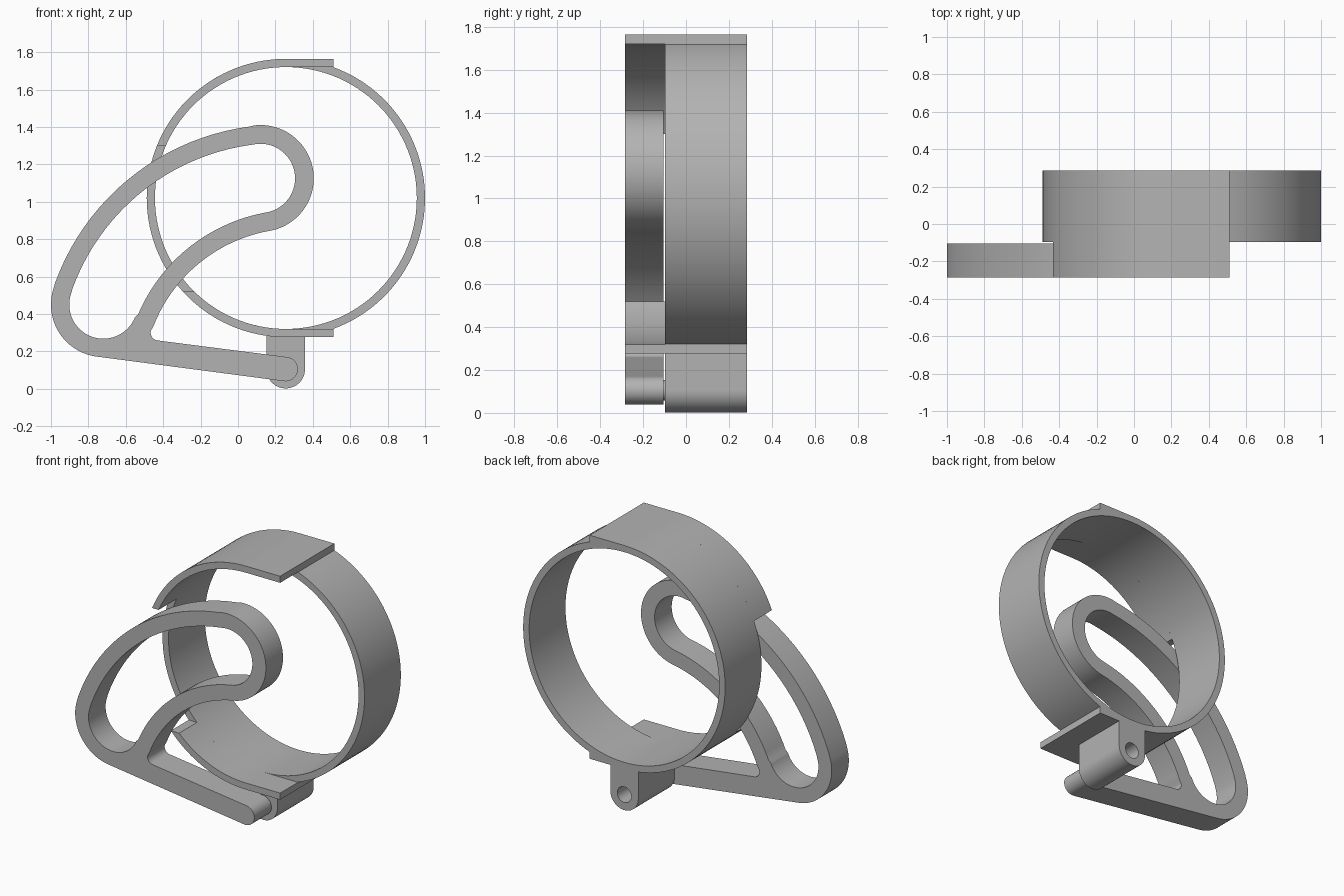
import bpy, bmesh
from math import radians, cos, sin

cube = bpy.data.objects.get("Cube")
if cube:
    bpy.data.objects.remove(cube, do_unlink=True)

grey = bpy.data.materials.new("plain grey")
grey.use_nodes = True
colour = (0.45, 0.45, 0.45, 1)
grey.diffuse_color = colour
grey.node_tree.nodes["Principled BSDF"].inputs["Base Color"].default_value = colour


def arc(centre, radius, start, end, step=3):
    """Points along a circular arc in the x-z plane, angles in degrees."""
    n = max(2, round(abs(end - start) / step))
    angles = [radians(start + (end - start) * i / n) for i in range(n + 1)]
    return [(centre[0] + radius * cos(a), centre[1] + radius * sin(a)) for a in angles]


def circle(centre, radius, step=3):
    return arc(centre, radius, 0, 360, step)[:-1]


def extrude(name, loops, y0, y1):
    """Solid from x-z outlines (first outer, then holes) between two depths."""
    curve = bpy.data.curves.new(name, "CURVE")
    curve.dimensions = "2D"
    curve.fill_mode = "BOTH"
    curve.extrude = (y1 - y0) / 2
    for loop in loops:
        spline = curve.splines.new("POLY")
        spline.points.add(len(loop) - 1)
        for point, (x, z) in zip(spline.points, loop):
            point.co = (x, z, 0, 1)
        spline.use_cyclic_u = True
    obj = bpy.data.objects.new(name, curve)
    bpy.context.collection.objects.link(obj)
    obj.location.y = (y0 + y1) / 2
    obj.rotation_euler.x = radians(90)
    bpy.ops.object.select_all(action="DESELECT")
    bpy.context.view_layer.objects.active = obj
    obj.select_set(True)
    bpy.ops.object.convert(target="MESH")
    obj = bpy.context.view_layer.objects.active
    bm = bmesh.new()
    bm.from_mesh(obj.data)
    bmesh.ops.remove_doubles(bm, verts=bm.verts, dist=0.0001)
    bmesh.ops.recalc_face_normals(bm, faces=bm.faces)
    bm.to_mesh(obj.data)
    bm.free()
    obj.data.materials.clear()
    obj.data.materials.append(grey)
    bpy.ops.object.shade_smooth_by_angle(angle=radians(30))
    return obj


FRONT, MID, BACK = -0.285, -0.097, 0.285

# Ring with flat tabs at top and bottom
hub, r_out, r_in, tab_x = (0.256, 1.02), 0.744, 0.70, 0.51
top, bottom = hub[1] + r_out, hub[1] - r_out
ring = arc(hub, r_out, 90, 270) + [(tab_x, bottom)] + arc(hub, r_out, -70, 70) + [(tab_x, top)]
extrude("ring", [ring, circle(hub, r_in)], MID, BACK)

# Front extensions of the ring, ending in level cuts on the left side
upper = (arc(hub, r_out, 157.9, 90) + [(tab_x, top), (tab_x, hub[1] + r_in)]
         + arc(hub, r_in, 90, 156.4))
lower = (arc(hub, r_out, 222.2, 270) + [(tab_x, bottom), (tab_x, hub[1] - r_in)]
         + arc(hub, r_in, 270, 225.6))
extrude("upper_front_band", [upper], FRONT, MID)
extrude("lower_front_band", [lower], FRONT, MID)

# Hinge lug with a bored hole
pivot = (0.255, 0.105)
lug = arc(pivot, 0.103, 180, 360) + [(pivot[0] + 0.103, 0.283), (pivot[0] - 0.103, 0.283)]
for p in extrude("hinge_lug", [lug, circle(pivot, 0.052, 8)], MID, BACK).data.vertices:
    p.co.y = max(p.co.y, 0.002)
extrude("hinge_pin", [circle(pivot, 0.048, 8)], -0.12, 0.1)

# Lever: open loop handle and straight arm, all from tangent arcs
heel, tip = (-0.72, 0.45), (0.12, 1.125)
back_c, belly_c = (0.230, 0.128), (0.312, 0.037)
outline = (arc(pivot, 0.065, -97.3, 82.7, 8)
           + arc((-0.425, 0.30), 0.042, 262.7, 160, 12)
           + arc(belly_c, 0.82, 159, 100)
           + arc(tip, 0.285, -79, 96.3)
           + arc(back_c, 1.285, 97.5, 160)
           + arc(heel, 0.28, 161.3, 262.7))
opening = (arc(heel, 0.182, 161.3, 338.2)
           + arc(belly_c, 0.92, 157, 101)
           + arc(tip, 0.185, -80, 96.3)
           + arc(back_c, 1.187, 97.5, 160))
extrude("lever", [outline, opening], FRONT, -0.105)
